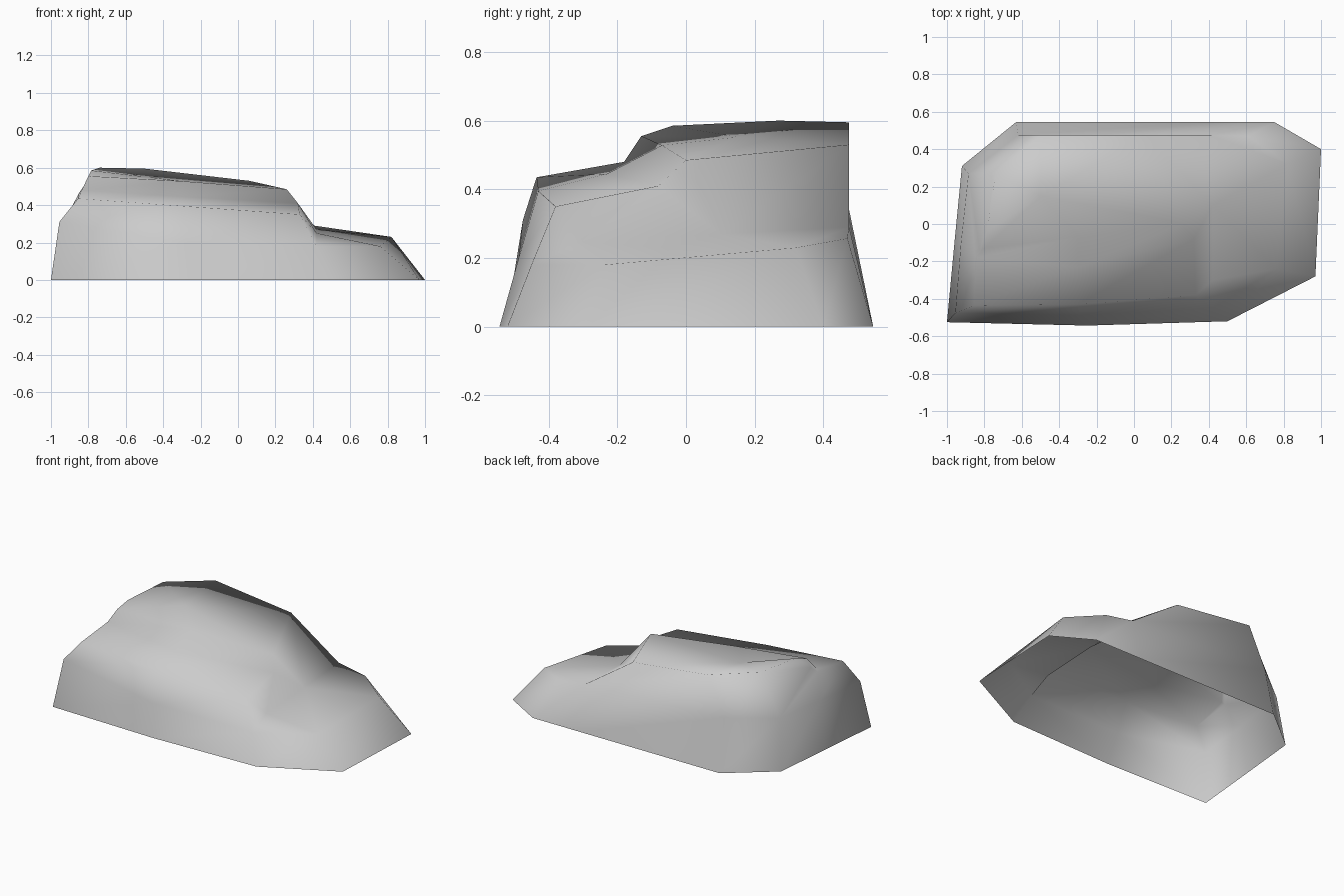
import bpy
import bmesh

cube = bpy.data.objects.get("Cube")
if cube:
    bpy.data.objects.remove(cube, do_unlink=True)

# Grey stone
stone = bpy.data.materials.new("grey_stone")
stone.use_nodes = True
colour = (0.6, 0.6, 0.6, 1.0)
stone.diffuse_color = colour
shader = next(n for n in stone.node_tree.nodes if n.type == "BSDF_PRINCIPLED")
shader.inputs["Base Color"].default_value = colour
shader.inputs["Roughness"].default_value = 0.9

# Corners shared by neighbouring loops
back_notch = (0.41, 0.475, 0.29)
back_shoulder = (-0.62, 0.475, 0.34)
left_shoulder = (-0.885, 0.27, 0.33)
step_right = (0.32, -0.08, 0.41)
crown_right = (0.26, 0.0, 0.485)
crown_back = (0.06, 0.475, 0.53)
crown_back_left = (-0.5, 0.475, 0.595)
crown_left = (-0.74, 0.27, 0.6)
crown_dip = (-0.5, 0.15, 0.552)

# Loops run from the front left corner towards +x and around the back
ground = [(-1, -0.525, 0), (-0.25, -0.543, 0), (0.5, -0.52, 0),
          (0.97, -0.28, 0), (1, 0.4, 0), (0.75, 0.545, 0),
          (0.41, 0.545, 0), (-0.63, 0.545, 0), (-0.92, 0.31, 0),
          (-0.96, -0.1, 0)]
flank = [(-0.955, -0.475, 0.31), (-0.28, -0.487, 0.2), (0.42, -0.45, 0.18),
         (0.76, -0.24, 0.18), (0.82, 0.32, 0.23), (0.61, 0.47, 0.257),
         back_notch, back_shoulder, left_shoulder, (-0.925, -0.1, 0.32)]
ledge = [(-0.855, -0.435, 0.435), (-0.3, -0.43, 0.395), (0.33, -0.38, 0.35),
         (0.42, -0.3, 0.25), (0.42, 0.1, 0.27), back_notch,
         back_notch, back_shoulder, left_shoulder, (-0.85, -0.17, 0.465)]
step = [(-0.835, -0.18, 0.48), (-0.3, -0.23, 0.445), step_right,
        step_right, crown_right, crown_back,
        crown_back, crown_back_left, crown_left, (-0.825, -0.14, 0.5)]
crown = [(-0.8, -0.13, 0.555), (-0.3, -0.07, 0.528), crown_right,
         crown_right, crown_right, crown_back,
         crown_back, crown_back_left, crown_left, (-0.785, -0.04, 0.585)]

# Bridge the loops, then fan the crown in to its shallow dip
bm = bmesh.new()
loops = [[bm.verts.new(p) for p in row]
         for row in (ground, flank, ledge, step, crown)]
count = len(ground)
for low, high in zip(loops, loops[1:]):
    for i in range(count):
        j = (i + 1) % count
        bm.faces.new((low[i], low[j], high[j], high[i]))
centre = bm.verts.new(crown_dip)
for i in range(count):
    bm.faces.new((loops[-1][i], loops[-1][(i + 1) % count], centre))

# Weld shared corners and shade the whole rock smooth
bmesh.ops.remove_doubles(bm, verts=bm.verts[:], dist=0.001)
bmesh.ops.recalc_face_normals(bm, faces=bm.faces[:])
if sum(f.normal.z * f.calc_area() for f in bm.faces) < 0:
    bmesh.ops.reverse_faces(bm, faces=bm.faces[:])
for face in bm.faces:
    face.smooth = True

mesh = bpy.data.meshes.new("rock")
bm.to_mesh(mesh)
bm.free()
mesh.materials.append(stone)
rock = bpy.data.objects.new("rock", mesh)
bpy.context.collection.objects.link(rock)
